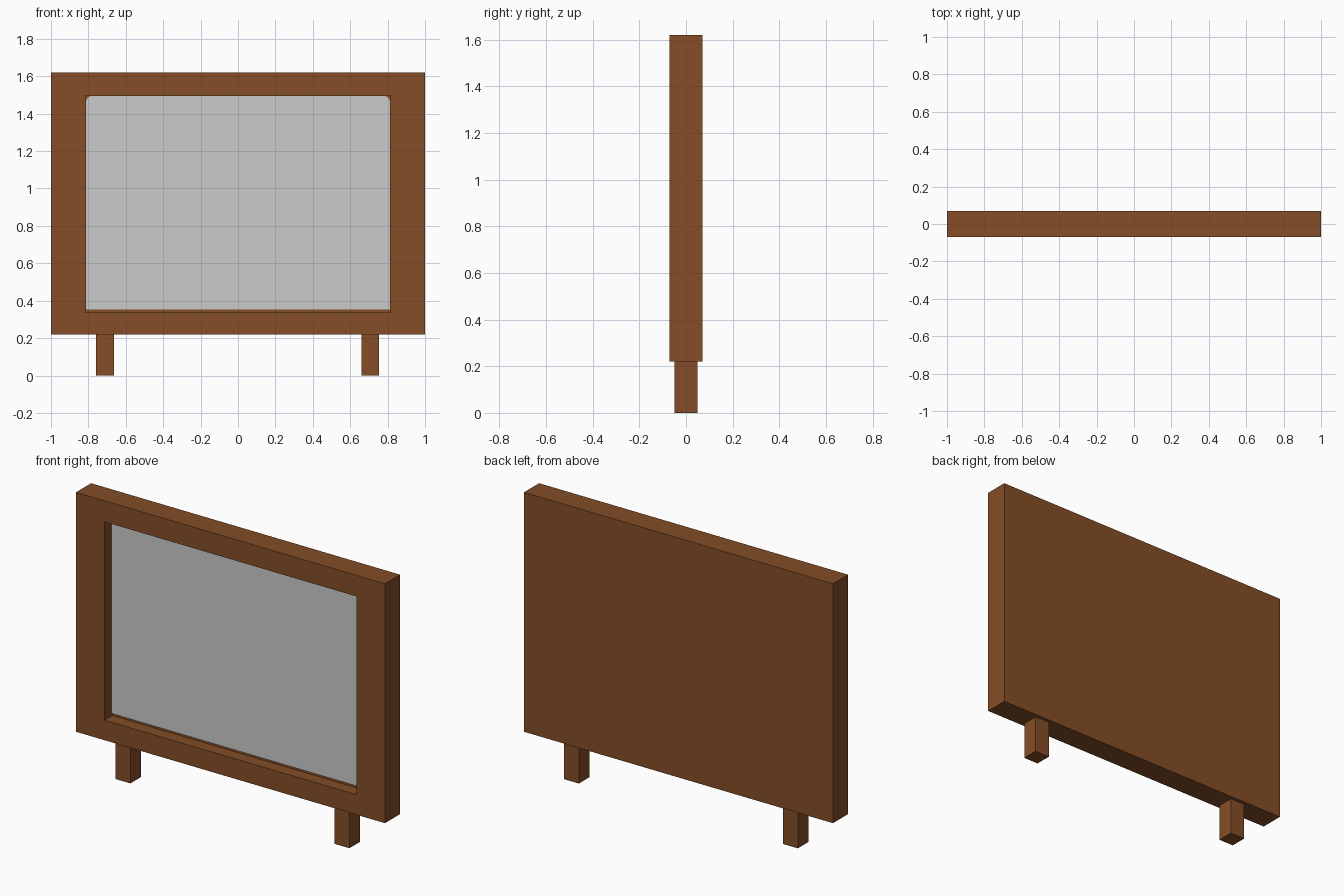
import bpy, bmesh, math

if "Cube" in bpy.data.objects:
    bpy.data.objects.remove(bpy.data.objects["Cube"])

wood = bpy.data.materials.new("wood")
wood.diffuse_color = (0.23, 0.075, 0.02, 1)
wood.use_nodes = True
wood.node_tree.nodes["Principled BSDF"].inputs["Base Color"].default_value = wood.diffuse_color


def make_object(name, bm, material=None):
    bmesh.ops.recalc_face_normals(bm, faces=bm.faces)
    mesh = bpy.data.meshes.new(name)
    bm.to_mesh(mesh)
    bm.free()
    obj = bpy.data.objects.new(name, mesh)
    bpy.context.collection.objects.link(obj)
    if material:
        mesh.materials.append(material)
    return obj


def loft(name, rings, material=None):
    """Bridge matching rings of points and cap both ends."""
    bm = bmesh.new()
    loops = [[bm.verts.new(p) for p in ring] for ring in rings]
    n = len(loops[0])
    for a, b in zip(loops, loops[1:]):
        for i in range(n):
            j = (i + 1) % n
            bm.faces.new((a[i], a[j], b[j], b[i]))
    bm.faces.new(loops[0])
    bm.faces.new(loops[-1])
    return make_object(name, bm, material)


def rect(x, z0, z1, y):
    return [(-x, y, z0), (x, y, z0), (x, y, z1), (-x, y, z1)]


# Wooden cabinet with a recess in its front face
loft("cabinet_frame", [
    rect(1.0, 0.22, 1.62, 0.07),
    rect(1.0, 0.22, 1.62, -0.07),
    rect(0.815, 0.337, 1.497, -0.07),
    rect(0.815, 0.337, 1.497, 0.002),
], wood)

# Grey panel with rounded top corners, set in the recess
W, BOTTOM, TOP, R = 0.813, 0.352, 1.495, 0.035
outline = [(-W, BOTTOM), (W, BOTTOM)]
for side, start in ((1, 0), (-1, 90)):
    for k in range(7):
        a = math.radians(start + 15 * k)
        outline.append((side * (W - R) + R * math.cos(a), TOP - R + R * math.sin(a)))
loft("screen_panel", [[(x, y, z) for x, z in outline] for y in (0.002, -0.006)])

# Two square legs
for name, x in (("left_leg", -0.71), ("right_leg", 0.707)):
    bm = bmesh.new()
    bmesh.ops.create_cube(bm, size=1)
    bmesh.ops.scale(bm, vec=(0.096, 0.098, 0.22), verts=bm.verts)
    bmesh.ops.translate(bm, vec=(x, 0, 0.11), verts=bm.verts)
    make_object(name, bm, wood)
